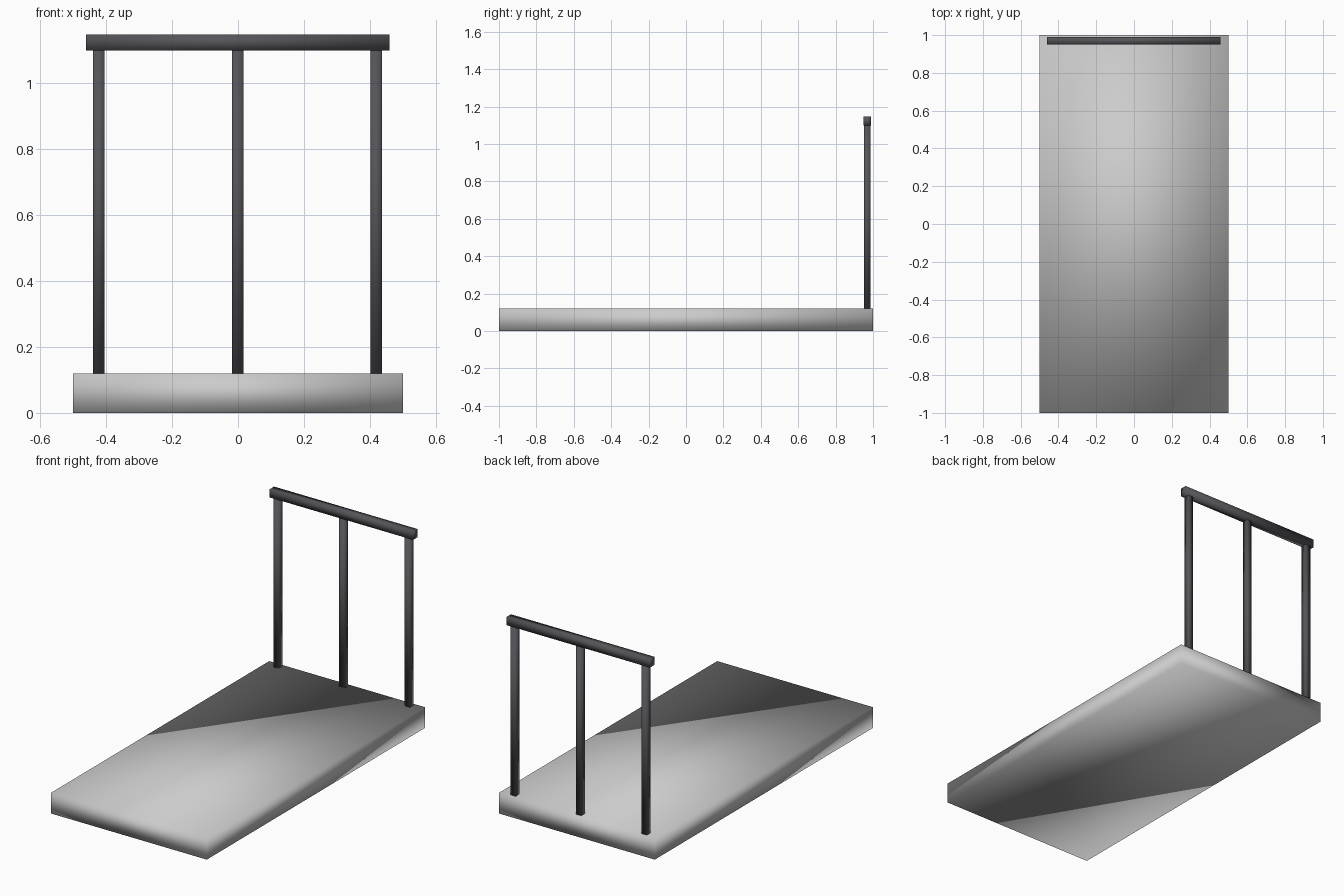
import bpy

if "Cube" in bpy.data.objects:
    bpy.data.objects.remove(bpy.data.objects["Cube"])

dark = bpy.data.materials.new("dark_metal")
dark.diffuse_color = (0.09, 0.09, 0.1, 1)
dark.use_nodes = True
dark.node_tree.nodes["Principled BSDF"].inputs["Base Color"].default_value = dark.diffuse_color


def box(name, lo, hi, mat=None):
    """Smooth-shaded box between two corners."""
    bpy.ops.mesh.primitive_cube_add(size=1, location=[(a + b) / 2 for a, b in zip(lo, hi)])
    ob = bpy.context.object
    ob.name = name
    ob.scale = [b - a for a, b in zip(lo, hi)]
    bpy.ops.object.transform_apply(location=False, rotation=False, scale=True)
    bpy.ops.object.shade_smooth()
    if mat:
        ob.data.materials.append(mat)
    return ob


# Floor slab
box("platform", (-0.5, -1, 0), (0.5, 1, 0.12))

# Railing along the back edge
for label, x in (("left", -0.422), ("middle", -0.001), ("right", 0.419)):
    box(label + "_post", (x - 0.017, 0.952, 0.12), (x + 0.017, 0.986, 1.10), dark)
box("handrail", (-0.461, 0.949, 1.099), (0.459, 0.989, 1.147), dark)
